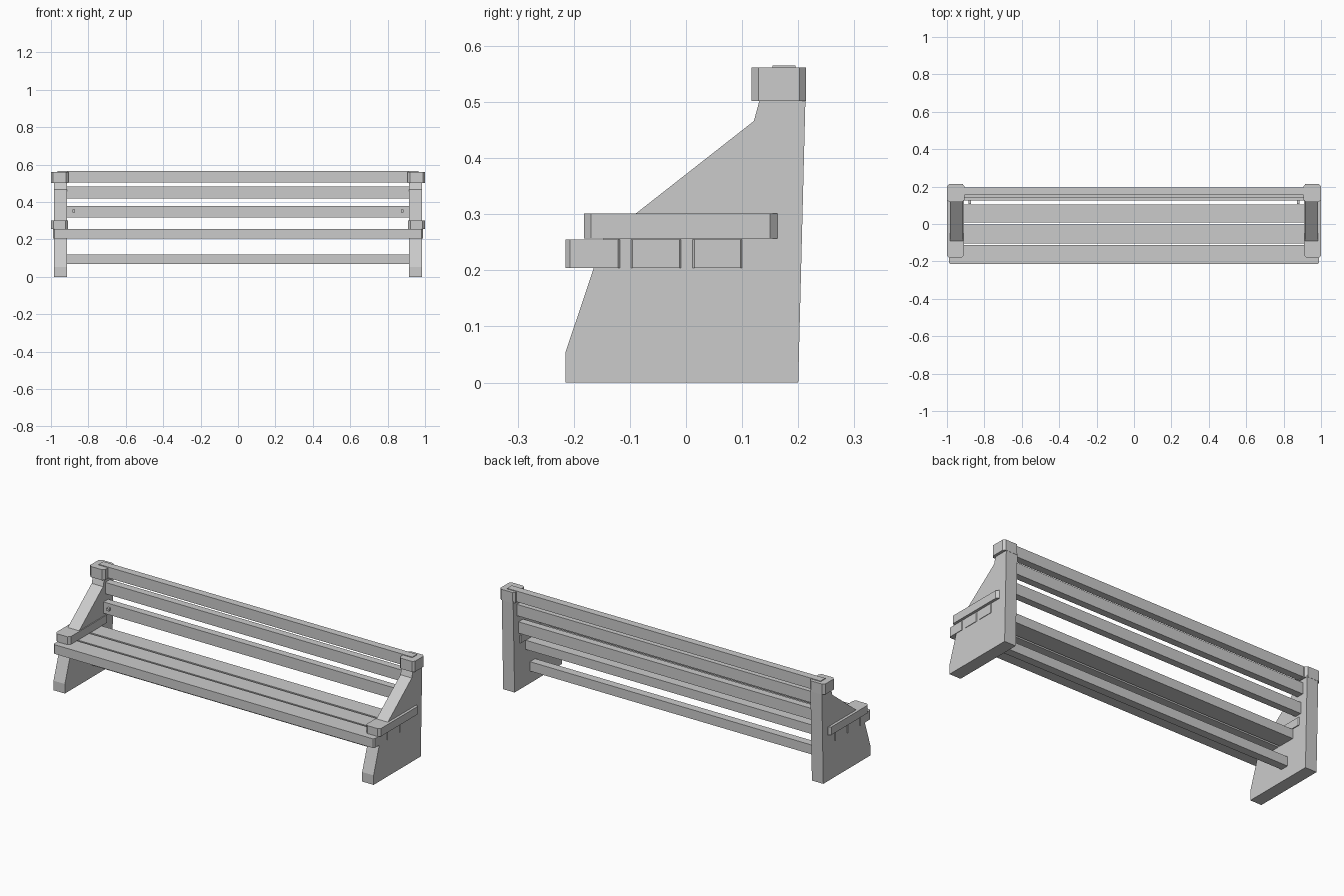
import bpy, bmesh

cube = bpy.data.objects.get("Cube")
if cube:
    bpy.data.objects.remove(cube, do_unlink=True)

grey = bpy.data.materials.new("plain_grey")
grey.use_nodes = True
COLOUR = (0.6, 0.6, 0.6, 1)
grey.diffuse_color = COLOUR
grey.node_tree.nodes["Principled BSDF"].inputs["Base Color"].default_value = COLOUR


def finish(name, bm):
    bmesh.ops.recalc_face_normals(bm, faces=bm.faces)
    mesh = bpy.data.meshes.new(name)
    bm.to_mesh(mesh)
    bm.free()
    mesh.materials.append(grey)
    obj = bpy.data.objects.new(name, mesh)
    bpy.context.collection.objects.link(obj)
    return obj


def box(name, x, y, z, chamfer=0):
    """Box from (min, max) ranges, with optional chamfered upright edges."""
    bm = bmesh.new()
    bmesh.ops.create_cube(bm, size=1)
    for v in bm.verts:
        for i, (low, high) in enumerate((x, y, z)):
            v.co[i] = high if v.co[i] > 0 else low
    if chamfer:
        upright = [e for e in bm.edges
                   if abs(e.verts[0].co.z - e.verts[1].co.z) > 0.01]
        bmesh.ops.bevel(bm, geom=upright, offset=chamfer, segments=1,
                        affect='EDGES')
    return finish(name, bm)


def span(half):
    return (-half, half)


def side_range(side, inner, outer):
    return tuple(sorted((side * inner, side * outer)))


def end_panel(name, side):
    """Upright end board extruded from its side profile."""
    profile = [(-0.215, 0), (0.2, 0), (0.213, 0.51), (0.133, 0.51),
               (0.121, 0.466), (-0.147, 0.256), (-0.215, 0.053)]
    bm = bmesh.new()
    face = bm.faces.new([bm.verts.new((side * 0.915, y, z)) for y, z in profile])
    moved = bmesh.ops.extrude_face_region(bm, geom=[face])["geom"]
    bmesh.ops.translate(bm, vec=(side * 0.07, 0, 0),
                        verts=[g for g in moved if isinstance(g, bmesh.types.BMVert)])
    return finish(name, bm)


# Ends: panel, armrest, post cap and rail peg
for label, side in (("left", 1), ("right", -1)):
    end_panel(label + "_end_panel", side)
    box(label + "_armrest", side_range(side, 0.91, 1.0),
        (-0.182, 0.163), (0.257, 0.301), 0.013)
    box(label + "_post_cap", side_range(side, 0.907, 1.0),
        (0.117, 0.214), (0.502, 0.561), 0.012)
    box(label + "_bolt", side_range(side, 0.871, 0.885),
        (0.108, 0.13), (0.345, 0.359))

# Seat boards pass through the end panels
for i, (front, back) in enumerate(((-0.215, -0.113), (-0.103, -0.004), (0.007, 0.105))):
    box(f"seat_board_{i + 1}", span(0.988), (front, back), (0.204, 0.255), 0.008)

# Back rails lean slightly backwards towards the top
box("top_back_rail", span(0.965), (0.154, 0.195), (0.505, 0.565))
box("middle_back_rail", span(0.916), (0.14, 0.18), (0.42, 0.483))
box("lower_back_rail", span(0.916), (0.125, 0.165), (0.317, 0.38))

# Stretcher between the ends
box("stretcher", span(0.916), (0.02, 0.065), (0.068, 0.12))
